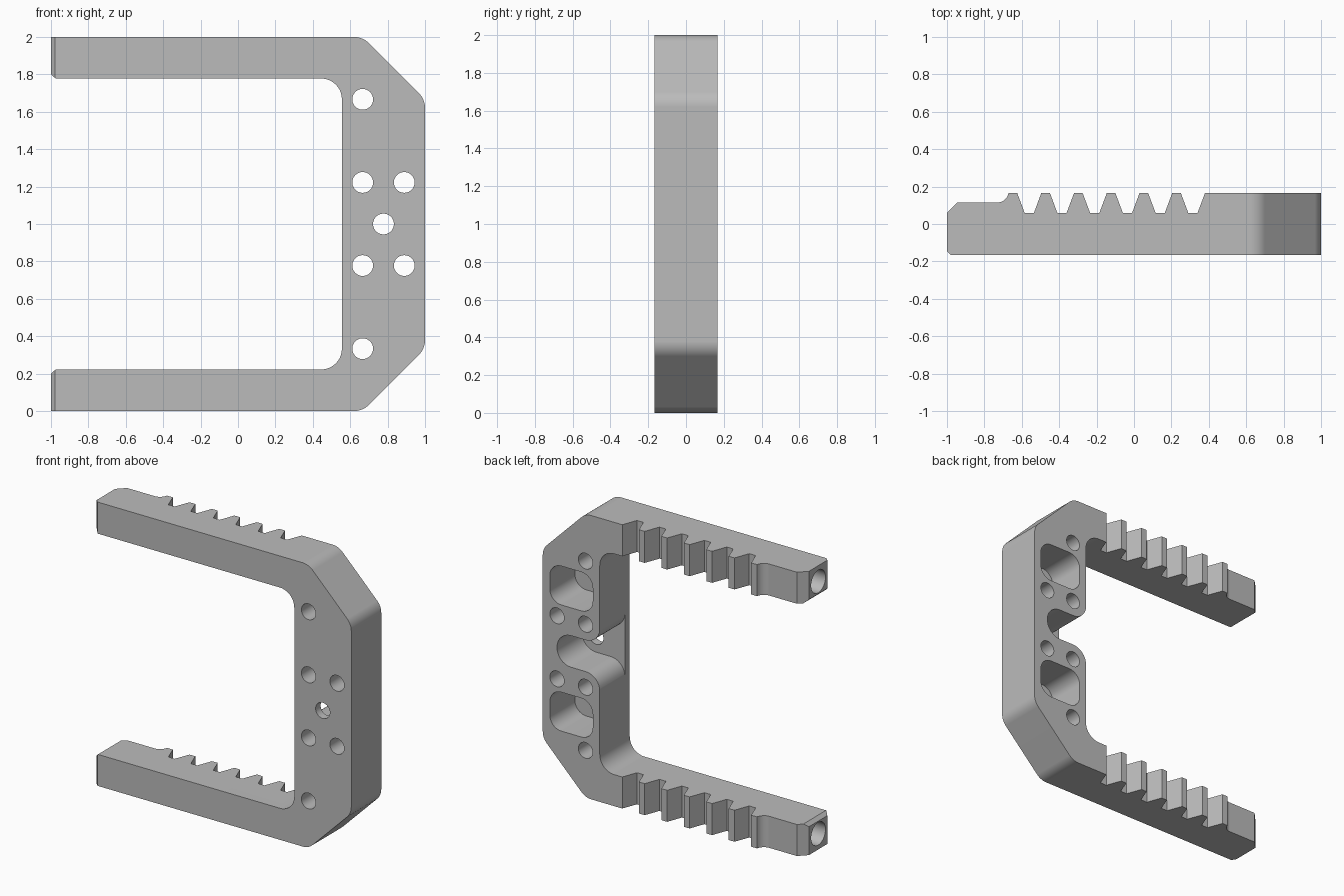
import bpy, bmesh, math
from mathutils import Vector

cube = bpy.data.objects.get("Cube")
if cube:
    bpy.data.objects.remove(cube, do_unlink=True)

HALF = 0.167      # half of the thickness in y
U = 1 / 9         # base unit: wall thickness, fillet radius

grey = bpy.data.materials.new("plain grey")
grey.use_nodes = True
colour = (0.5, 0.5, 0.5, 1)
grey.diffuse_color = colour
grey.node_tree.nodes["Principled BSDF"].inputs["Base Color"].default_value = colour


def rounded(points, steps=10):
    """Turn (x, y[, radius]) corners into an outline with true arcs."""
    out = []
    for i, p in enumerate(points):
        c = Vector(p[:2])
        if len(p) == 2:
            out.append(c)
            continue
        a = (Vector(points[i - 1][:2]) - c).normalized()
        b = (Vector(points[(i + 1) % len(points)][:2]) - c).normalized()
        half = a.angle(b) / 2
        centre = c + (a + b).normalized() * (p[2] / math.sin(half))
        start = c + a * (p[2] / math.tan(half)) - centre
        end = c + b * (p[2] / math.tan(half)) - centre
        sweep = start.angle(end)
        for k in range(steps + 1):
            t = k / steps
            out.append(centre + (start * math.sin((1 - t) * sweep)
                                 + end * math.sin(t * sweep)) / math.sin(sweep))
    return out


def circle(u, v, r, n=40):
    return [Vector((u + r * math.cos(math.tau * k / n),
                    v + r * math.sin(math.tau * k / n))) for k in range(n)]


def prism(name, outline, axis, lo, hi):
    """Extrude a 2D outline along an axis from lo to hi."""
    place = {"x": lambda u, v, w: (w, u, v),
             "y": lambda u, v, w: (u, w, v),
             "z": lambda u, v, w: (u, v, w)}[axis]
    bm = bmesh.new()
    ends = [[bm.verts.new(place(p.x, p.y, w)) for p in outline] for w in (lo, hi)]
    for ring in ends:
        bm.faces.new(ring)
    n = len(outline)
    for i in range(n):
        j = (i + 1) % n
        bm.faces.new((ends[0][i], ends[0][j], ends[1][j], ends[1][i]))
    bmesh.ops.recalc_face_normals(bm, faces=bm.faces)
    mesh = bpy.data.meshes.new(name)
    bm.to_mesh(mesh)
    bm.free()
    mesh.materials.append(grey)
    obj = bpy.data.objects.new(name, mesh)
    bpy.context.collection.objects.link(obj)
    return obj


# C-shaped frame: upper half of the outline, mirrored about z = 1
inner = 5 * U
upper = [(1, 1 + 6 * U, U), (6 * U, 2, U), (-1, 2), (-1, 1.80),
         (-0.975, 1 + 7 * U), (inner, 1 + 7 * U, U)]
lower = [(p[0], 2 - p[1], *p[2:]) for p in reversed(upper)]
frame = prism("toothed_frame", rounded(upper + lower), "y", -HALF, HALF)

cutters = []


def cut(name, outline, axis, lo, hi):
    obj = prism(name, outline, axis, lo, hi)
    obj.hide_render = True
    cutters.append(obj)


# Tooth gaps, running through both arms
for k in range(6):
    x = -0.56 + 0.175 * k
    gap = [(x - 0.025, 0.06), (x + 0.025, 0.06), (x + 0.08, 0.207), (x - 0.08, 0.207)]
    cut("tooth_gap", rounded(gap), "z", -0.1, 2.1)

# Lowered, bevelled arm tips
tip = [(-1.1, -0.04), (-0.945, 0.115), (-0.69, 0.115, 0.06), (-0.645, 0.23), (-1.1, 0.23)]
cut("tip_relief", rounded(tip), "z", -0.1, 2.1)
bevel = [(-1.05, -0.1), (-1.05, -0.25), (-0.9, -0.25)]
cut("tip_bevel", rounded([(-1.025, -0.12), (-1.025, -0.2), (-0.945, -0.2)]), "z", -0.1, 2.1)

# Bores in the arm ends
for z in (U, 2 - U):
    cut("end_bore", circle(-0.045, z, 0.08), "x", -1.1, -0.6)

# Rounded pockets in the back of the spine
floor = -HALF + U / 2
for z in (1 - 4 * U, 1 + 4 * U):
    a, b, h = 0.61, 0.945, 0.137
    box = [(a, z - h, 0.09), (b, z - h, 0.09), (b, z + h, 0.09), (a, z + h, 0.09)]
    cut("back_pocket", rounded(box), "y", floor, 0.3)

# Central slot, flared towards the inside
edge = inner - 0.001
slot = [(0.4, 1 - 2.02 * U), (edge, 1 - 2.02 * U), (edge, 1 - U, U), (8 * U, 1 - U, 0.11),
        (8 * U, 1 + U, 0.11), (edge, 1 + U, U), (edge, 1 + 2.02 * U), (0.4, 1 + 2.02 * U)]
cut("centre_slot", rounded(slot), "y", floor, 0.3)

# Through holes in the spine
for col, row in ((6, 6), (6, 2), (6, -2), (6, -6), (8, 2), (8, -2), (7, 0)):
    cut("screw_hole", circle(col * U, 1 + row * U, U / 2), "y", -0.3, 0.3)

# Apply the cuts, then remove the cutters
for c in cutters:
    mod = frame.modifiers.new(c.name, "BOOLEAN")
    mod.operation = "DIFFERENCE"
    mod.solver = "EXACT"
    mod.object = c
result = bpy.data.meshes.new_from_object(
    frame.evaluated_get(bpy.context.evaluated_depsgraph_get()))
frame.modifiers.clear()
frame.data = result
for c in cutters:
    bpy.data.objects.remove(c, do_unlink=True)

# Smooth fillets with crisp edges
for o in bpy.context.selected_objects:
    o.select_set(False)
frame.select_set(True)
bpy.context.view_layer.objects.active = frame
bpy.ops.object.shade_smooth_by_angle(angle=math.radians(20))
weighted = frame.modifiers.new("weighted_normals", "WEIGHTED_NORMAL")
weighted.keep_sharp = True
